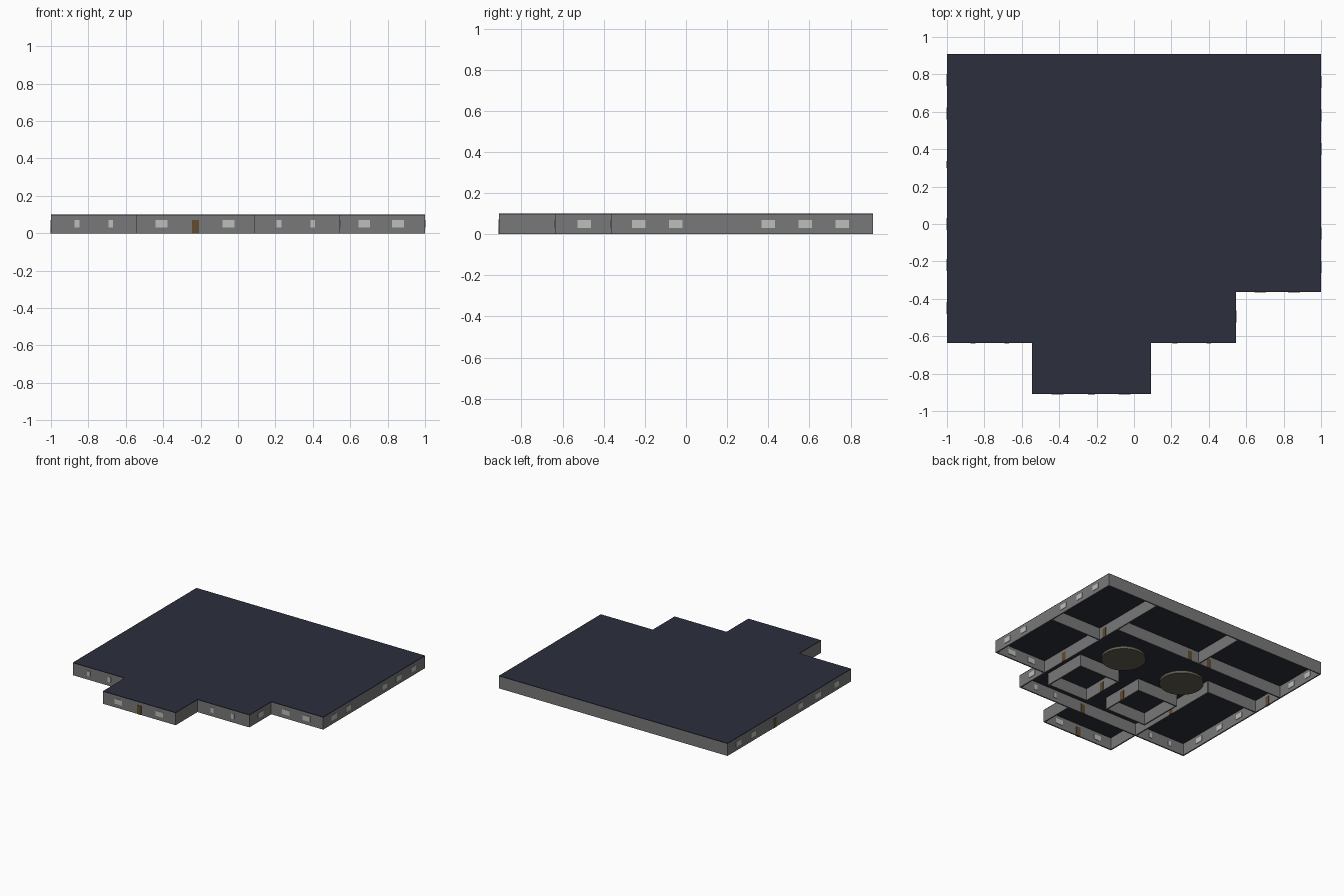
import bpy, bmesh, math

if "Cube" in bpy.data.objects:
    bpy.data.objects.remove(bpy.data.objects["Cube"])

U = 1 / 11          # plan module
H = 0.1             # total height
T = 0.01            # wall thickness
ROOF = 0.005


def material(name, rgb):
    m = bpy.data.materials.new(name)
    m.diffuse_color = (*rgb, 1)
    m.use_nodes = True
    m.node_tree.nodes["Principled BSDF"].inputs["Base Color"].default_value = m.diffuse_color
    return m


WALL = material("wall_grey", (0.19, 0.19, 0.19))
SLATE = material("roof_slate", (0.025, 0.028, 0.045))
GLASS = material("glass", (0.5, 0.52, 0.5))
WOOD = material("wood", (0.12, 0.07, 0.03))
OLIVE = material("table_top", (0.12, 0.11, 0.08))


def box(name, x0, x1, y0, y1, z0, z1, mat):
    bm = bmesh.new()
    bmesh.ops.create_cube(bm, size=1)
    for v in bm.verts:
        v.co.x = x1 if v.co.x > 0 else x0
        v.co.y = y1 if v.co.y > 0 else y0
        v.co.z = z1 if v.co.z > 0 else z0
    me = bpy.data.meshes.new(name)
    bm.to_mesh(me)
    bm.free()
    me.materials.append(mat)
    ob = bpy.data.objects.new(name, me)
    bpy.context.collection.objects.link(ob)
    return ob


def wall_x(name, y, x0, x1, side=0):
    """Wall running along x; side shifts its thickness inward (+1/-1) or centres it."""
    c = y + side * T / 2
    box(name, x0, x1, c - T / 2, c + T / 2, 0, H - ROOF, WALL)


def wall_y(name, x, y0, y1, side=0):
    c = x + side * T / 2
    box(name, c - T / 2, c + T / 2, y0, y1, 0, H - ROOF, WALL)


def opening(name, x, y, along, w, z0, z1, mat):
    """Thin panel set through a wall, slightly proud of both faces."""
    d = T / 2 + 0.003
    hx, hy = (w / 2, d) if along == "x" else (d, w / 2)
    box(name, x - hx, x + hx, y - hy, y + hy, z0, z1, mat)


def window(x, y, along, w=0.064):
    opening("window", x, y, along, w, 0.03, 0.07, GLASS)


def door(x, y, along):
    opening("door", x, y, along, 0.036, 0, 0.072, WOOD)


# Flat roof following the stepped plan
plan = [(-11, 10), (-11, -7), (-6, -7), (-6, -10), (1, -10), (1, -7),
        (6, -7), (6, -4), (11, -4), (11, 10)]
bm = bmesh.new()
face = bm.faces.new([bm.verts.new((x * U, y * U, H - ROOF)) for x, y in plan])
top = bmesh.ops.extrude_face_region(bm, geom=[face])["geom"]
for v in top:
    if isinstance(v, bmesh.types.BMVert):
        v.co.z = H
bmesh.ops.recalc_face_normals(bm, faces=bm.faces)
me = bpy.data.meshes.new("roof")
bm.to_mesh(me)
bm.free()
me.materials.append(SLATE)
bpy.context.collection.objects.link(bpy.data.objects.new("roof", me))

# Outer walls
wall_x("back_wall", 10 * U, -1, 1, -1)
wall_y("left_wall", -1, -7 * U, 10 * U, 1)
wall_y("right_wall", 1, -4 * U, 10 * U, -1)
wall_x("front_right_wall", -4 * U, 6 * U, 1, 1)
wall_x("front_wall", -7 * U, -1, 6 * U, 1)
wall_x("porch_front_wall", -10 * U, -6 * U, U, 1)
wall_y("porch_left_wall", -6 * U, -10 * U, -7 * U, 1)
wall_y("porch_right_wall", U, -10 * U, -7 * U, -1)

# Room dividers
wall_y("right_wing_divider", 6 * U, -7 * U, 10 * U, -1)
wall_x("right_rooms_divider", 0.26, 6 * U, 1)
wall_x("back_rooms_divider", 5 * U, -1, 6 * U)
wall_y("back_rooms_partition", -2.5 * U, 5 * U, 10 * U)
wall_y("left_wing_divider", -6 * U, -7 * U, 2 * U)
wall_x("left_room_wall", 2 * U, -1, -6 * U)

# Two small square rooms in the hall, with a round table behind each
axis = -0.045
for s in (-1, 1):
    cx, cy, r = axis + s * 3 * U, -0.295, 2 * U
    for k in (-1, 1):
        wall_x("small_room_wall", cy + k * r, cx - r, cx + r, -k)
        wall_y("small_room_wall", cx + k * r, cy - r, cy + r, -k)
    door(cx - s * (r - T / 2), cy, "y")
    bpy.ops.mesh.primitive_cylinder_add(vertices=32, radius=0.16, depth=0.02,
                                        location=(cx, 0.155, 0.01))
    table = bpy.context.object
    table.name = "round_table"
    table.data.materials.append(OLIVE)
    bpy.ops.object.shade_smooth_by_angle()

# Windows
e = T / 2
for y in (-0.23, -0.05, 0.40, 0.58, 0.76):
    window(1 - e, y, "y")
for y in (-0.45, -0.22, 0.0, 0.59, 0.77):
    window(-1 + e, y, "y")
window(6 * U - e, -0.495, "y")
for x in (0.675, 0.855):
    window(x, -4 * U + e, "x")
for x in (-0.41, -0.05):
    window(x, -10 * U + e, "x")
for x in (-0.86, -0.68, 0.22, 0.40):
    window(x, -7 * U + e, "x", 0.026)

# Doors
door(-2.5 * U, -10 * U + e, "x")
door(axis, -7 * U + e, "x")
door(-0.14, 5 * U, "x")
door(-0.32, 5 * U, "x")
door(6 * U - e, 3.5 * U, "y")
door(6 * U - e, -1.5 * U, "y")
door(-1 + e, 3.5 * U, "y")
door(-6 * U, -2.5 * U, "y")
